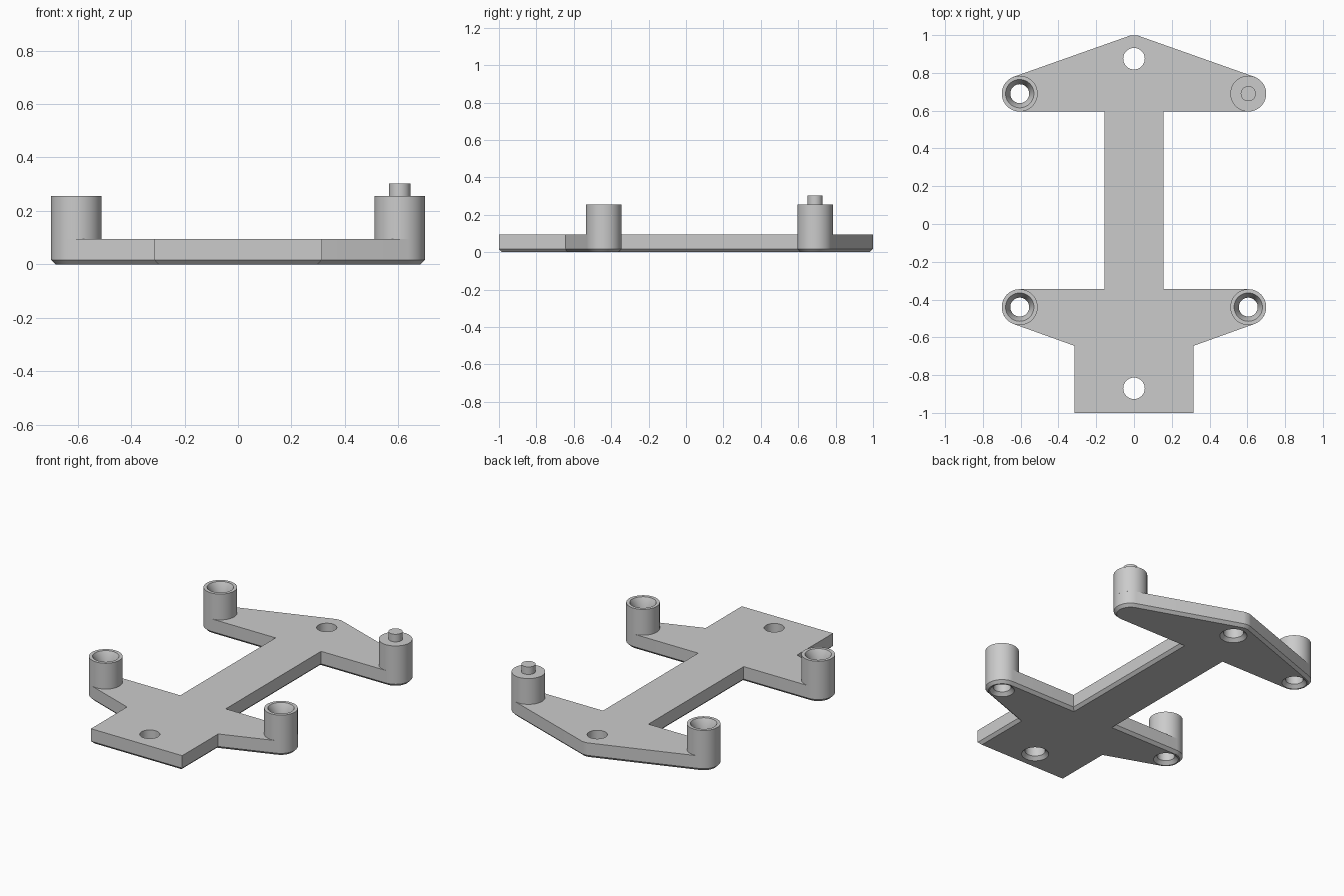
import bpy, bmesh
from math import radians, cos, sin, pi
from mathutils import Vector

cube = bpy.data.objects.get("Cube")
if cube:
    bpy.data.objects.remove(cube, do_unlink=True)

PLATE_H, POST_TOP = 0.095, 0.256
POST_R, POST_X, BACK_Y, FRONT_Y = 0.095, 0.605, 0.69, -0.44
CHAMFER, BORE = 0.017, 0.05

grey = bpy.data.materials.new("light_grey")
grey.use_nodes = True
grey.diffuse_color = (0.6, 0.6, 0.6, 1)
grey.node_tree.nodes["Principled BSDF"].inputs["Base Color"].default_value = (0.6, 0.6, 0.6, 1)


def make_object(name, bm, location=(0, 0, 0)):
    bmesh.ops.recalc_face_normals(bm, faces=bm.faces)
    mesh = bpy.data.meshes.new(name)
    bm.to_mesh(mesh)
    bm.free()
    mesh.materials.append(grey)
    obj = bpy.data.objects.new(name, mesh)
    obj.location = location
    bpy.context.collection.objects.link(obj)
    return obj


def lathe(name, profile, location, closed=False, steps=48):
    """Spin a radius/height profile around the vertical axis."""
    bm = bmesh.new()
    verts = [bm.verts.new((r, 0, z)) for r, z in profile]
    pairs = list(zip(verts, verts[1:]))
    if closed:
        pairs.append((verts[-1], verts[0]))
    edges = [bm.edges.new(p) for p in pairs]
    bmesh.ops.spin(bm, geom=verts + edges, axis=(0, 0, 1), cent=(0, 0, 0),
                   angle=2 * pi, steps=steps, use_merge=True)
    bmesh.ops.remove_doubles(bm, verts=bm.verts, dist=1e-5)
    return make_object(name, bm, location)


def arc(cx, cy, r, start, end, steps):
    angles = [radians(start + (end - start) * i / steps) for i in range(steps + 1)]
    return [(cx + r * cos(a), cy + r * sin(a)) for a in angles]


def smooth(obj):
    bpy.ops.object.select_all(action='DESELECT')
    obj.select_set(True)
    bpy.context.view_layer.objects.active = obj
    bpy.ops.object.shade_smooth_by_angle(angle=radians(30))


# Base plate: half outline, mirrored, with rounded arm ends and back tip
half = [(0.315, -1), (0.315, -0.645)]
half += arc(POST_X, FRONT_Y, POST_R, -70.4, 90, 22)
half += [(0.157, FRONT_Y + POST_R), (0.157, BACK_Y - POST_R)]
half += arc(POST_X, BACK_Y, POST_R, -90, 70.4, 22)
half += arc(0, 0.92, 0.08, 70.4, 82, 2)
outline = half + [(-x, y) for x, y in reversed(half)]

bm = bmesh.new()
base = bm.faces.new([bm.verts.new((x, y, CHAMFER)) for x, y in outline])
walls = bmesh.ops.extrude_face_region(bm, geom=[base], use_keep_orig=True)
top = [v for v in walls["geom"] if isinstance(v, bmesh.types.BMVert)]
bmesh.ops.translate(bm, verts=top, vec=Vector((0, 0, PLATE_H - CHAMFER)))
bmesh.ops.recalc_face_normals(bm, faces=bm.faces)
# Chamfer around the lower rim
bottom = [f for f in bm.faces if all(v.co.z < CHAMFER + 1e-4 for v in f.verts)]
bmesh.ops.inset_region(bm, faces=bottom, thickness=CHAMFER, use_even_offset=True)
for v in {v for f in bottom for v in f.verts}:
    v.co.z = 0
plate = make_object("base_plate", bm)

# Countersunk holes through the plate
holes = [(0, 0.875, 0.057), (0, -0.87, 0.057), (-POST_X, BACK_Y, BORE),
         (-POST_X, FRONT_Y, BORE), (POST_X, FRONT_Y, BORE)]
for x, y, r in holes:
    profile = [(0, -0.02), (r + 0.04, -0.02), (r, 0.02), (r, 0.2), (0, 0.2)]
    cutter = lathe("hole_cutter", profile, (x, y, 0))
    cutter.hide_render = True
    mod = plate.modifiers.new("hole", 'BOOLEAN')
    mod.operation, mod.solver, mod.object = 'DIFFERENCE', 'EXACT', cutter
    bpy.context.view_layer.objects.active = plate
    bpy.ops.object.modifier_apply(modifier=mod.name)
    bpy.data.objects.remove(cutter, do_unlink=True)
smooth(plate)

# Hollow posts with a tapered socket at the top
socket = [(POST_R, PLATE_H), (POST_R, POST_TOP), (0.075, POST_TOP),
          (BORE, POST_TOP - 0.05), (BORE, PLATE_H)]
for name, x, y in [("back_right_post", -POST_X, BACK_Y),
                   ("front_right_post", -POST_X, FRONT_Y),
                   ("front_left_post", POST_X, FRONT_Y)]:
    smooth(lathe(name, socket, (x, y, 0), closed=True))

# Solid post with a locating pin
pin = [(0, PLATE_H), (POST_R, PLATE_H), (POST_R, POST_TOP), (0.04, POST_TOP),
       (0.04, 0.303), (0, 0.303)]
smooth(lathe("back_left_pin_post", pin, (POST_X, BACK_Y, 0)))
